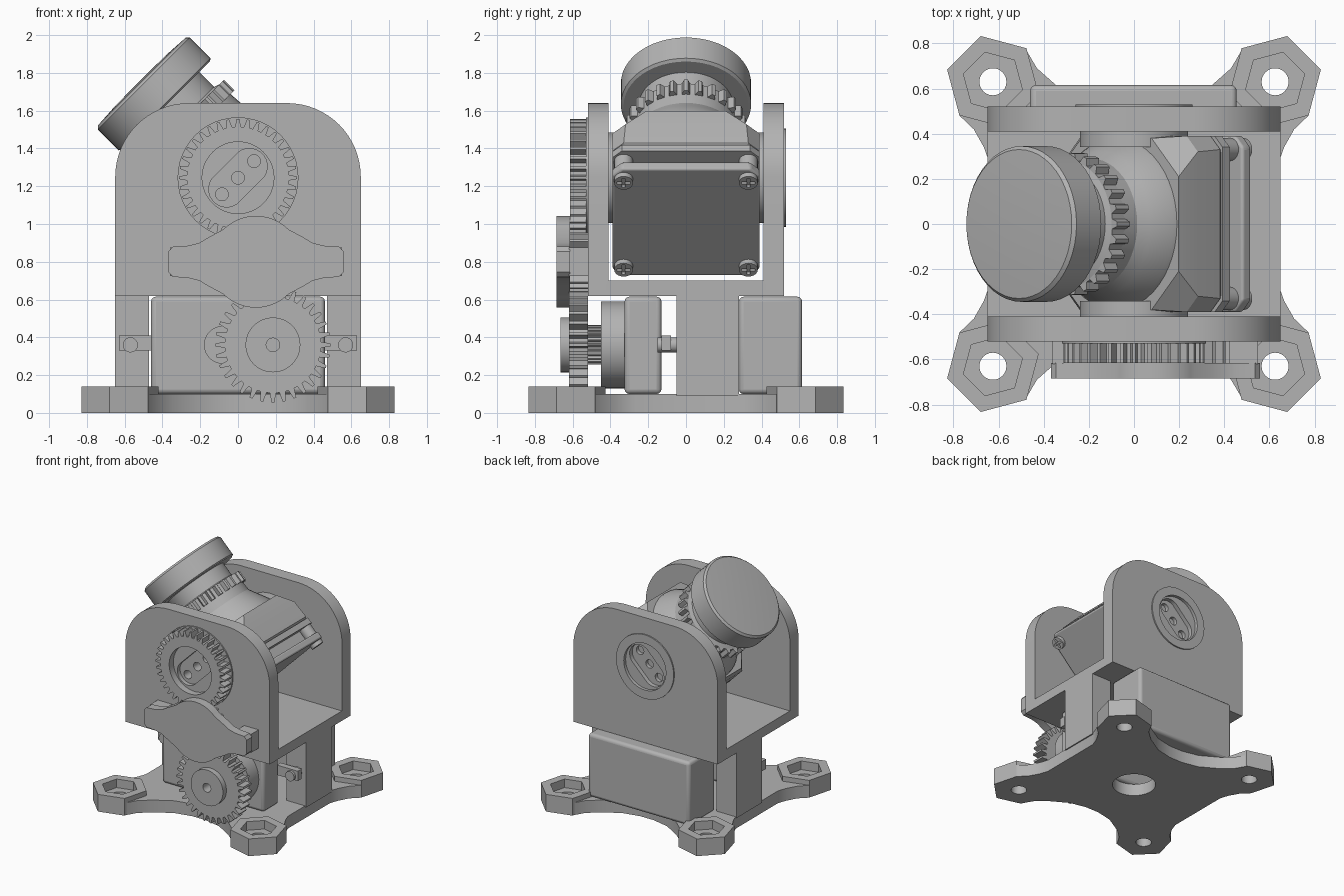
import bpy, bmesh, math
from mathutils import Matrix, Vector

cube = bpy.data.objects.get("Cube")
if cube:
    bpy.data.objects.remove(cube, do_unlink=True)

grey = bpy.data.materials.new("plain_grey")
grey.use_nodes = True
grey.diffuse_color = (0.45, 0.45, 0.45, 1)
grey.node_tree.nodes["Principled BSDF"].inputs["Base Color"].default_value = (0.45, 0.45, 0.45, 1)

PIVOT = 1.245
HEAD = Matrix.Translation((0, 0, PIVOT)) @ Matrix.Rotation(math.radians(-45), 4, 'Y')


def loft(name, rings, matrix=None):
    """Skin a stack of equal-length point rings and cap both ends."""
    bm = bmesh.new()
    layers = [[bm.verts.new(p) for p in ring] for ring in rings]
    n = len(rings[0])
    for a, b in zip(layers, layers[1:]):
        for i in range(n):
            j = (i + 1) % n
            bm.faces.new((a[i], a[j], b[j], b[i]))
    bm.faces.new(layers[0])
    bm.faces.new(layers[-1])
    bmesh.ops.recalc_face_normals(bm, faces=bm.faces)
    mesh = bpy.data.meshes.new(name)
    bm.to_mesh(mesh)
    bm.free()
    if matrix:
        mesh.transform(matrix)
    mesh.materials.append(grey)
    ob = bpy.data.objects.new(name, mesh)
    bpy.context.collection.objects.link(ob)
    return ob


def y_prism(name, pts, y0, y1):
    return loft(name, [[(x, y, z) for x, z in pts] for y in (y0, y1)])


def z_prism(name, pts, z0, z1, matrix=None):
    return loft(name, [[(x, y, z) for x, y in pts] for z in (z0, z1)], matrix)


def circle(cx, cy, r, n=48, start=0):
    angles = [math.radians(start) + math.tau * i / n for i in range(n)]
    return [(cx + r * math.cos(a), cy + r * math.sin(a)) for a in angles]


def chamfered(hx, hy, c):
    return [(hx, c - hy), (hx, hy - c), (hx - c, hy), (c - hx, hy),
            (-hx, hy - c), (-hx, c - hy), (c - hx, -hy), (hx - c, -hy)]


def rect(x0, x1, y0, y1):
    return [(x0, y0), (x1, y0), (x1, y1), (x0, y1)]


def turned(name, profile, matrix):
    """Solid of revolution from (radius, height) pairs."""
    return loft(name, [[(x, y, w) for x, y in circle(0, 0, r)] for r, w in profile], matrix)


def toothed(cx, cz, root, tip, n):
    pts = []
    for i in range(n):
        for f, r in ((-0.32, root), (-0.13, tip), (0.13, tip), (0.32, root)):
            a = math.tau * (i + f) / n
            pts.append((cx + r * math.cos(a), cz + r * math.sin(a)))
    return pts


def cut(ob, *cutters):
    for c in cutters:
        mod = ob.modifiers.new("cut", 'BOOLEAN')
        mod.operation = 'DIFFERENCE'
        mod.solver = 'EXACT'
        mod.object = c
        bpy.context.view_layer.objects.active = ob
        bpy.ops.object.modifier_apply(modifier=mod.name)
        bpy.data.objects.remove(c, do_unlink=True)


def bevel(ob, width):
    mod = ob.modifiers.new("round", 'BEVEL')
    mod.width, mod.segments = width, 3


# Base plate with concave edges and a central hole
side = [(0.64, 0.27), (0.665, 0.34), (0.71, 0.42), (0.773, 0.48),
        (0.477, 0.77), (0.43, 0.69), (0.345, 0.615), (0.2, 0.53), (0.06, 0.5)]
half = side + [(-x, y) for x, y in reversed(side)]
plate = z_prism("base_plate", half + [(-x, -y) for x, y in half], 0, 0.1)
cut(plate, z_prism("hole", circle(0, 0, 0.165), -0.1, 0.3))

# Hexagonal corner feet with nut pockets
for sx in (-1, 1):
    for sy in (-1, 1):
        cx, cy = 0.625 * sx, 0.63 * sy
        turn = 15 if sx * sy > 0 else 45
        foot = z_prism("corner_foot", circle(cx, cy, 0.21, 6, turn), 0, 0.14)
        for ob in (plate, foot):
            cut(ob, z_prism("pocket", circle(cx, cy, 0.135, 6, turn), 0.07, 0.3),
                z_prism("hole", circle(cx, cy, 0.06, 24), -0.1, 0.2))

# Posts, servo tabs and tab screws
for s in (-1, 1):
    xs = sorted((0.47 * s, 0.65 * s))
    y_prism("support_post", rect(*xs, 0.09, 0.63), -0.05, 0.28)
    xs = sorted((0.44 * s, 0.63 * s))
    y_prism("servo_tab", rect(*xs, 0.33, 0.41), -0.13, -0.08)
    y_prism("tab_screw", circle(0.57 * s, 0.36, 0.04, 20), -0.15, -0.04)

# Two servo boxes and the front gearbox
bevel(y_prism("front_servo", rect(-0.46, 0.46, 0.1, 0.615), -0.325, -0.13), 0.025)
bevel(y_prism("back_servo", rect(-0.46, 0.455, 0.1, 0.615), 0.28, 0.615), 0.025)
y_prism("servo_gearbox", circle(0.185, 0.36, 0.23), -0.45, -0.32)
y_prism("servo_boss", circle(-0.08, 0.36, 0.1), -0.45, -0.32)
y_prism("servo_spline", toothed(0.185, 0.36, 0.09, 0.105, 24), -0.53, -0.44)

# Cradle floor and rounded side walls
z_prism("cradle_floor", rect(-0.65, 0.65, -0.42, 0.42), 0.62, 0.7)
arc = [(0.26 + 0.39 * math.cos(a), 1.25 + 0.39 * math.sin(a))
       for a in [math.pi / 2 * i / 16 for i in range(17)]]
outline = [(0.65, 0.62)] + arc + [(-x, z) for x, z in reversed(arc)] + [(-0.65, 0.62)]
for name, y0, y1 in (("front_wall", -0.52, -0.41), ("back_wall", 0.41, 0.52)):
    wall = y_prism(name, outline, y0, y1)
    cut(wall, y_prism("hole", circle(0, PIVOT, 0.19), y0 - 0.1, y1 + 0.1))


# Pivot hubs: slotted disc with three holes
def hub(name, s, face):
    slot = []
    for i in range(24):
        a = math.radians(45) + math.tau * (i + 0.5) / 24
        d = 0.085 if math.cos(a - math.radians(45)) > 0 else -0.085
        slot.append((0.707 * d + 0.095 * math.cos(a), PIVOT + 0.707 * d + 0.095 * math.sin(a)))
    disc = y_prism(name, circle(0, PIVOT, 0.195), s * 0.38, s * face)
    cut(disc, y_prism("slot", slot, s * (face - 0.035), s * 0.7))
    for k in (-1, 0, 1):
        cut(disc, y_prism("hole", circle(0.085 * k, PIVOT + 0.088 * k, 0.034, 20), s * 0.44, s * 0.7))
    y_prism("pivot_disc", circle(0, PIVOT, 0.24), s * 0.34, s * 0.412)


hub("front_hub", -1, 0.56)
hub("back_hub", 1, 0.505)
flange = y_prism("back_flange", circle(0, PIVOT, 0.26), 0.515, 0.53)
cut(flange, y_prism("hole", circle(0, PIVOT, 0.19), 0.4, 0.7))

# Gear train
upper = y_prism("upper_gear", toothed(0, PIVOT, 0.27, 0.312, 36), -0.615, -0.515)
ring = y_prism("gear_back_ring", circle(0, PIVOT, 0.32), -0.53, -0.515)
for ob in (upper, ring):
    cut(ob, y_prism("hole", circle(0, PIVOT, 0.19), -0.8, -0.4))
y_prism("idler_gear", toothed(0.095, 0.8, 0.135, 0.175, 18), -0.615, -0.515)
lower = y_prism("lower_gear", toothed(0.185, 0.36, 0.255, 0.305, 32), -0.62, -0.52)
gear_hub = y_prism("lower_gear_hub", circle(0.185, 0.36, 0.145), -0.665, -0.61)
for ob in (lower, gear_hub):
    cut(ob, y_prism("hole", circle(0.185, 0.36, 0.036, 20), -0.8, -0.56))

# Winged bridge over the idler, with end blocks reaching the wall
wing = [(0.463, 0.055), (0.44, 0.08), (0.36, 0.085), (0.3, 0.1), (0.25, 0.13)]
wing += [(0.243 * math.cos(a), 0.243 * math.sin(a)) for a in [math.radians(45 + 5 * i) for i in range(10)]]
top = wing + [(-x, z) for x, z in reversed(wing[:-1])]
shape = top + [(x, -z) for x, z in reversed(top)]
y_prism("gear_bridge", [(0.095 + x, 0.8 + z) for x, z in shape], -0.685, -0.615)
for x0 in (-0.36, 0.42):
    y_prism("bridge_block", rect(x0, x0 + 0.13, 0.725, 0.875), -0.62, -0.515)

# Tilted head: rear panel, spacers, core and chamfered housing
bevel(z_prism("rear_panel", chamfered(0.4, 0.39, 0.05), -0.335, -0.28, HEAD), 0.012)
z_prism("head_core", rect(-0.3, 0.3, -0.3, 0.3), -0.29, -0.18, HEAD)
z_prism("middle_plate", chamfered(0.4, 0.39, 0.05), -0.2, -0.155, HEAD)
loft("head_housing", [[(x, y, w) for x, y in chamfered(h, h - 0.01, c)]
     for h, c, w in ((0.385, 0.06, -0.16), (0.4, 0.06, -0.14), (0.4, 0.07, 0), (0.39, 0.17, 0.11))], HEAD)
for u in (-0.325, 0.325):
    for y in (-0.33, 0.33):
        z_prism("spacer", circle(u, y, 0.05, 20), -0.29, -0.19, HEAD)
        screw = z_prism("panel_screw", circle(u, y, 0.05, 20), -0.365, -0.33, HEAD)
        cut(screw, z_prism("slot", rect(u - 0.035, u + 0.035, y - 0.008, y + 0.008), -0.4, -0.345, HEAD),
            z_prism("slot", rect(u - 0.008, u + 0.008, y - 0.035, y + 0.035), -0.4, -0.345, HEAD))

# Lens barrel, grip ring and cap
turned("lens_barrel", [(0.385, 0.08), (0.375, 0.13), (0.32, 0.22), (0.29, 0.27),
                       (0.28, 0.42), (0.25, 0.43), (0.25, 0.56)], HEAD)
z_prism("grip_ring", toothed(0, 0, 0.285, 0.315, 26), 0.34, 0.42, HEAD)
turned("lens_cap", [(0.33, 0.54), (0.345, 0.55), (0.345, 0.705), (0.33, 0.72), (0.2, 0.728), (0.04, 0.73)], HEAD)

# Smooth round surfaces, keep edges crisp
bpy.ops.object.select_all(action='DESELECT')
for ob in bpy.context.scene.objects:
    if ob.type == 'MESH':
        ob.select_set(True)
        bpy.context.view_layer.objects.active = ob
bpy.ops.object.shade_smooth_by_angle(angle=math.radians(25))
